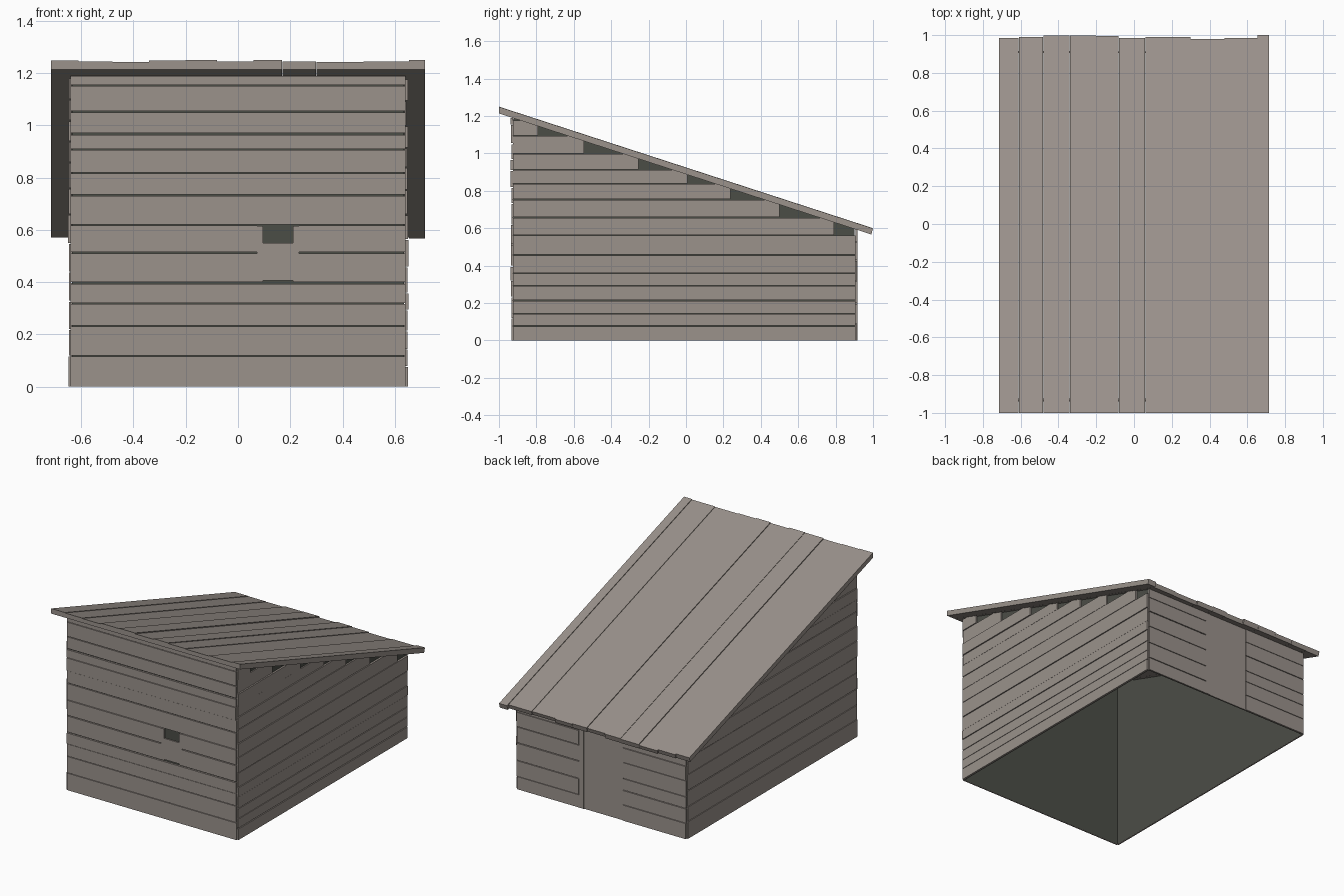
import bpy
import bmesh
import random

random.seed(4)
if "Cube" in bpy.data.objects:
    bpy.data.objects.remove(bpy.data.objects["Cube"], do_unlink=True)


def make_material(name, rgb):
    mat = bpy.data.materials.new(name)
    mat.use_nodes = True
    mat.diffuse_color = (*rgb, 1)
    mat.node_tree.nodes["Principled BSDF"].inputs["Base Color"].default_value = (*rgb, 1)
    return mat


WOOD = make_material("weathered wood", (0.325, 0.288, 0.26))
DARK = make_material("dark lining", (0.071, 0.075, 0.062))

HALF_X, FRONT, BACK = 0.638, -0.925, 0.905    # inner faces of the boards
INSET = 0.003                                 # lining sits just inside them
SLOPE, RIDGE, ROOF_T = 0.325, 0.92, 0.03


def roof_z(y):
    return RIDGE - SLOPE * y


def prism(name, x0, x1, profile, mat, open_ends=False):
    """Extrude a (y, z) profile from x0 to x1, optionally without top and bottom."""
    bm = bmesh.new()
    a = [bm.verts.new((x0, y, z)) for y, z in profile]
    b = [bm.verts.new((x1, y, z)) for y, z in profile]
    bm.faces.new(a)
    bm.faces.new(b)
    n = len(profile)
    for i in range(n):
        j = (i + 1) % n
        bm.faces.new((a[i], a[j], b[j], b[i]))
    bmesh.ops.recalc_face_normals(bm, faces=bm.faces)
    if open_ends:
        ends = [f for f in bm.faces if abs(f.normal.z) > 0.5]
        bmesh.ops.delete(bm, geom=ends, context="FACES_ONLY")
    mesh = bpy.data.meshes.new(name)
    bm.to_mesh(mesh)
    bm.free()
    mesh.materials.append(mat)
    obj = bpy.data.objects.new(name, mesh)
    bpy.context.collection.objects.link(obj)
    return obj


def board(name, x0, x1, y0, y1, z0, z1):
    return prism(name, x0, x1, [(y0, z0), (y1, z0), (y1, z1), (y0, z1)], WOOD)


def rows(levels, min_gap, max_gap):
    """Neighbouring level pairs with a small uneven gap on top."""
    for i, (lo, hi) in enumerate(zip(levels, levels[1:])):
        gap = 0 if i == len(levels) - 2 else random.uniform(min_gap, max_gap)
        yield i, lo, hi, hi - gap


def depth():
    return random.uniform(0.007, 0.014)


# Dark wall lining, open below and under the roof boards
drop = ROOF_T * 1.052
lin_front, lin_back = FRONT + INSET, BACK - INSET
prism("inner_lining", INSET - HALF_X, HALF_X - INSET,
      [(lin_front, 0), (lin_back, 0),
       (lin_back, roof_z(lin_back) - drop), (lin_front, roof_z(lin_front) - drop)],
      DARK, open_ends=True)

# Front wall boards, split around the window
front_levels = [0, 0.12, 0.235, 0.32, 0.40, 0.515, 0.62, 0.735, 0.82,
                0.91, 0.97, 1.055, 1.155, 1.188]
WIN_L, WIN_R, JAMB = 0.095, 0.21, 0.023
for i, lo, hi, top in rows(front_levels, 0.003, 0.007):
    beside_window = 0.39 < lo < 0.6
    y0 = FRONT - (0.011 if beside_window else depth())
    spans = [(-0.64, 0.64)]
    if beside_window:
        spans = [(-0.64, WIN_L - JAMB), (WIN_R + JAMB, 0.64)]
    for k, (xa, xb) in enumerate(spans):
        board(f"front_board_{i}_{k}", xa, xb, y0, FRONT, lo, top)

# Window jambs and half-height shutter
for side, xa in (("left", WIN_R), ("right", WIN_L - JAMB)):
    board(f"window_jamb_{side}", xa, xa + JAMB, FRONT - 0.011, FRONT, 0.40, 0.615)
board("window_shutter", WIN_L, WIN_R, FRONT - 0.008, FRONT, 0.406, 0.55)

# Side wall boards, square cut where they meet the roof
side_levels = {
    1: [0, 0.08, 0.145, 0.215, 0.295, 0.36, 0.46, 0.565, 0.66, 0.755,
        0.84, 0.915, 1.0, 1.095, 1.175],
    -1: [0, 0.12, 0.22, 0.33, 0.44, 0.55, 0.66, 0.76, 0.86, 0.94, 1.02, 1.1, 1.18],
}
for sign, levels in side_levels.items():
    name = "left_board" if sign > 0 else "right_board"
    for i, lo, hi, top in rows(levels, 0.003, 0.005):
        end = min(BACK, (RIDGE - hi) / SLOPE - 0.008)
        outer = HALF_X + depth()
        xa, xb = sorted((sign * HALF_X, sign * outer))
        board(f"{name}_{i}", xa, xb, FRONT, end, lo, top)

# Back wall boards on both sides of the door
DOOR_L, DOOR_R = 0.134, -0.16
back_top = roof_z(BACK) - drop + 0.004
back_spans = {
    "left": (DOOR_L + 0.036, 0.64, [0, 0.09, 0.2, 0.32, 0.43, 0.53, back_top]),
    "right": (-0.64, DOOR_R - 0.003, [0, 0.11, 0.21, 0.29, 0.4, 0.5, back_top]),
}
for side, (xa, xb, levels) in back_spans.items():
    for i, lo, hi, top in rows(levels, 0.003, 0.005):
        back_y = BACK + random.uniform(0.01, 0.012)
        board(f"back_board_{side}_{i}", xa, xb, BACK, back_y, lo, top)
board("door_post", DOOR_L, DOOR_L + 0.036, BACK, BACK + 0.011, 0, back_top)
board("door", DOOR_R, DOOR_L, BACK, BACK + 0.007, 0, back_top)

# Sloping roof boards with a level underside, uneven tops and uneven lower ends
edges = [-0.715, -0.61, -0.48, -0.34, -0.2, -0.08, 0.06, 0.17, 0.3, 0.48, 0.655, 0.715]
ends = [0.985, 0.99, 0.997, 0.998, 0.996, 0.985, 0.99, 0.99, 0.98, 0.985, 1.0]
lifts = [0.003, 0, -0.003, 0.003, 0.005, -0.001, 0.004, 0, -0.003, 0, 0.004]
ny, nz = 0.309 * ROOF_T, 0.951 * ROOF_T
for i, (end, lift) in enumerate(zip(ends, lifts)):
    low_a = (-1, roof_z(-1) - drop)
    low_b = (end - ny, roof_z(end) - nz)
    top_a = (-1, roof_z(-1) + lift)
    top_b = (end, roof_z(end) + lift)
    xb = edges[i + 1] - (0.0008 if i < len(ends) - 1 else 0)
    prism(f"roof_board_{i}", edges[i], xb, [low_a, low_b, top_b, top_a], WOOD)
